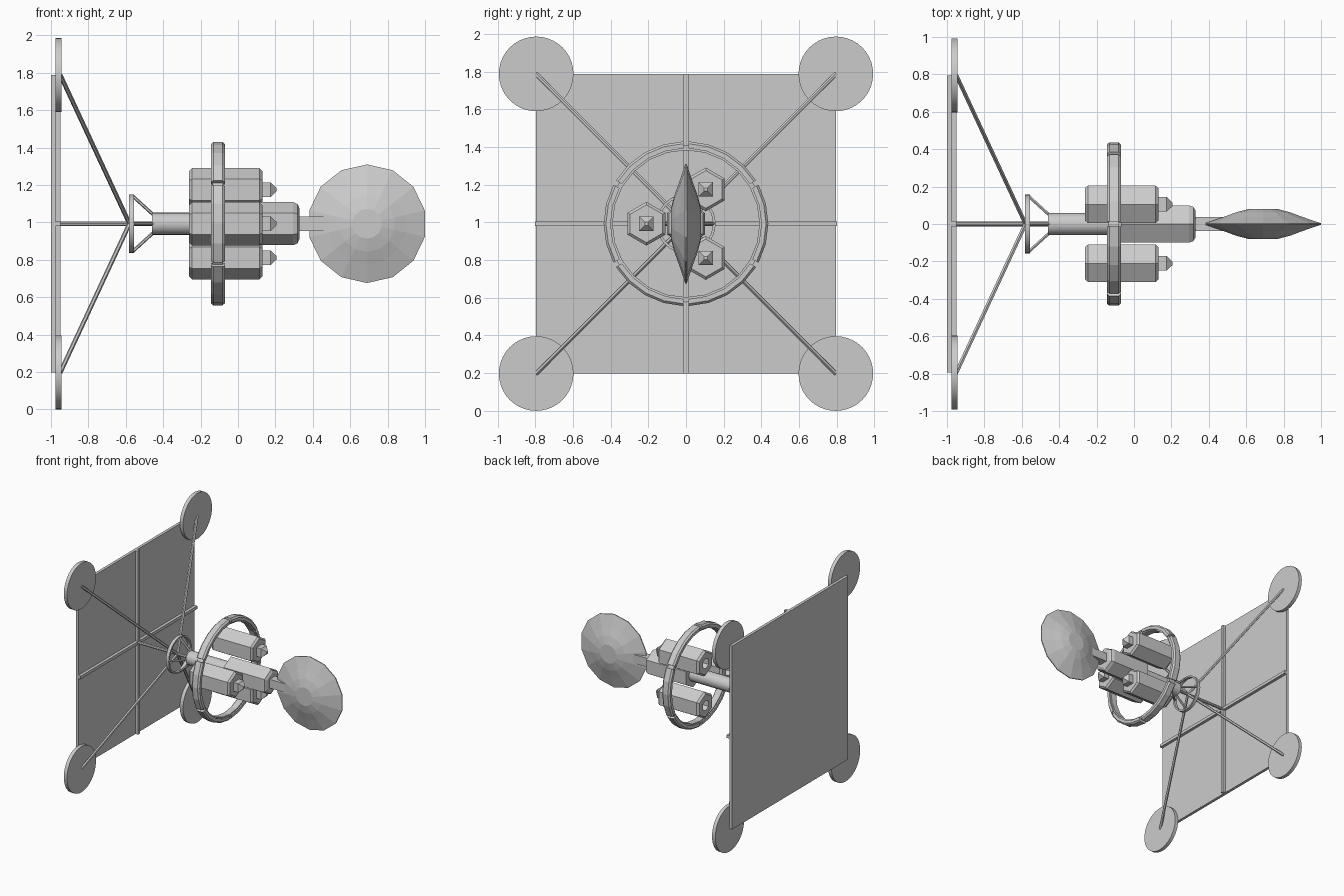
import bpy, bmesh, math
from mathutils import Vector, Matrix

if "Cube" in bpy.data.objects:
    bpy.data.objects.remove(bpy.data.objects["Cube"])

ZC = 0.993                      # height of the long axis
TAU = 2 * math.pi


def finish(name, bm, matrix, smooth):
    bmesh.ops.remove_doubles(bm, verts=bm.verts, dist=1e-5)
    bmesh.ops.recalc_face_normals(bm, faces=bm.faces)
    mesh = bpy.data.meshes.new(name)
    bm.to_mesh(mesh)
    bm.free()
    mesh.transform(matrix)
    obj = bpy.data.objects.new(name, mesh)
    bpy.context.collection.objects.link(obj)
    if smooth:
        bpy.ops.object.select_all(action='DESELECT')
        obj.select_set(True)
        bpy.context.view_layer.objects.active = obj
        bpy.ops.object.shade_smooth_by_angle(angle=math.radians(35))
    return obj


def revolve(name, profile, n, center=(0, 0, ZC), start=math.pi / 2, sweep=TAU,
            loop=False, rot=Matrix(), smooth=False):
    """Turn (x, radius) points about the x axis; loop closes the cross-section."""
    bm = bmesh.new()
    full = abs(sweep - TAU) < 1e-6
    rings = []
    for i in range(n if full else n + 1):
        a = start + sweep * i / n
        rings.append([bm.verts.new((x, r * math.cos(a), r * math.sin(a))) for x, r in profile])
    m = len(profile)
    for i in range(n):
        p, q = rings[i], rings[(i + 1) % len(rings)]
        for j in range(m if loop else m - 1):
            k = (j + 1) % m
            quad = [p[j], q[j], q[k], p[k]]
            if profile[j][1] == 0:
                quad = [p[j], q[k], p[k]]
            elif profile[k][1] == 0:
                quad = [p[j], q[j], p[k]]
            bm.faces.new(quad)
    if loop and not full:
        bm.faces.new(rings[0])
        bm.faces.new(rings[-1])
    return finish(name, bm, Matrix.Translation(center) @ rot, smooth)


def box(name, lo, hi):
    lo, hi = Vector(lo), Vector(hi)
    bm = bmesh.new()
    bmesh.ops.create_cube(bm, size=1)
    bmesh.ops.scale(bm, vec=hi - lo, verts=bm.verts)
    return finish(name, bm, Matrix.Translation((lo + hi) / 2), False)


def rod(name, a, b, r, n=6):
    a, b = Vector(a), Vector(b)
    d = b - a
    rot = d.to_track_quat('X', 'Z').to_matrix().to_4x4()
    return revolve(name, [(0, 0), (0, r), (d.length, r), (d.length, 0)], n, a, rot=rot)


# Sail panel with cross ribs
S = 0.795
box("sail_panel", (-1, -S, ZC - S), (-0.975, S, ZC + S))
box("sail_rib_vertical", (-0.976, -0.013, ZC - S), (-0.95, 0.013, ZC + S))
box("sail_rib_horizontal", (-0.976, -S - 0.005, ZC - 0.013), (-0.95, S + 0.005, ZC + 0.013))

# Corner discs and diagonal stays
for sy in (-1, 1):
    for sz in (-1, 1):
        c = (0, sy * S, ZC + sz * S)
        revolve("corner_disc", [(-0.976, 0), (-0.976, 0.198), (-0.945, 0.198), (-0.945, 0)],
                40, c, smooth=True)
        rod("sail_stay", (-0.95, sy * S, ZC + sz * S), (-0.58, 0, ZC), 0.012)

# Central boom, hoop and hoop struts
rod("central_boom", (-0.976, 0, ZC), (-0.44, 0, ZC), 0.013, 8)
revolve("boom_hoop", [(-0.583, 0.143), (-0.583, 0.157), (-0.555, 0.157), (-0.555, 0.143)],
        32, loop=True, smooth=True)
for k in range(4):
    d = Vector((0, math.cos(k * TAU / 4), math.sin(k * TAU / 4)))
    o = Vector((0, 0, ZC))
    rod("hoop_strut", o + d * 0.15 + Vector((-0.565, 0, 0)),
        o + d * 0.05 + Vector((-0.455, 0, 0)), 0.009)

# Spine tube and hexagonal core
revolve("spine_tube", [(-0.46, 0), (-0.46, 0.059), (-0.06, 0.059), (-0.06, 0)], 24, smooth=True)
revolve("core_body", [(-0.07, 0), (-0.07, 0.115), (0.295, 0.115), (0.318, 0.105),
                      (0.33, 0.08), (0.33, 0)], 6)

# Three hexagonal pods with nozzle caps, recessed at the rear
for k in range(3):
    a = math.pi + k * TAU / 3
    c = (0, 0.21 * math.cos(a), ZC + 0.21 * math.sin(a))
    revolve("pod", [(-0.2, 0), (-0.2, 0.045), (-0.262, 0.045), (-0.262, 0.1), (-0.245, 0.116),
                    (0.115, 0.116), (0.13, 0.1), (0.13, 0)], 6, c)
    revolve("pod_cap", [(0.125, 0), (0.125, 0.054), (0.175, 0.054), (0.207, 0.012), (0.207, 0)],
            4, c, start=math.pi / 4)

# Habitat ring with six outer plates
revolve("ring_band", [(-0.135, 0.39), (-0.135, 0.417), (-0.08, 0.417), (-0.08, 0.39)], 24, loop=True)
gap = math.radians(3.5)
for k in range(6):
    revolve("ring_plate", [(-0.145, 0.4), (-0.145, 0.425), (-0.132, 0.437), (-0.083, 0.437),
                           (-0.07, 0.425), (-0.07, 0.4)], 4, loop=True,
            start=math.pi / 2 + k * TAU / 6 + gap / 2, sweep=TAU / 6 - gap)

# Front arm and faceted saucer
box("front_arm", (0.32, -0.038, ZC - 0.038), (0.54, 0.038, ZC + 0.038))
half = [(0.08, 0), (0.08, 0.08), (0.062, 0.15), (0.038, 0.215), (0.004, 0.317)]
revolve("saucer", half + [(-x, r) for x, r in reversed(half)], 14, (0.69, 0, ZC),
        rot=Matrix.Rotation(math.pi / 2, 4, 'Z'))
